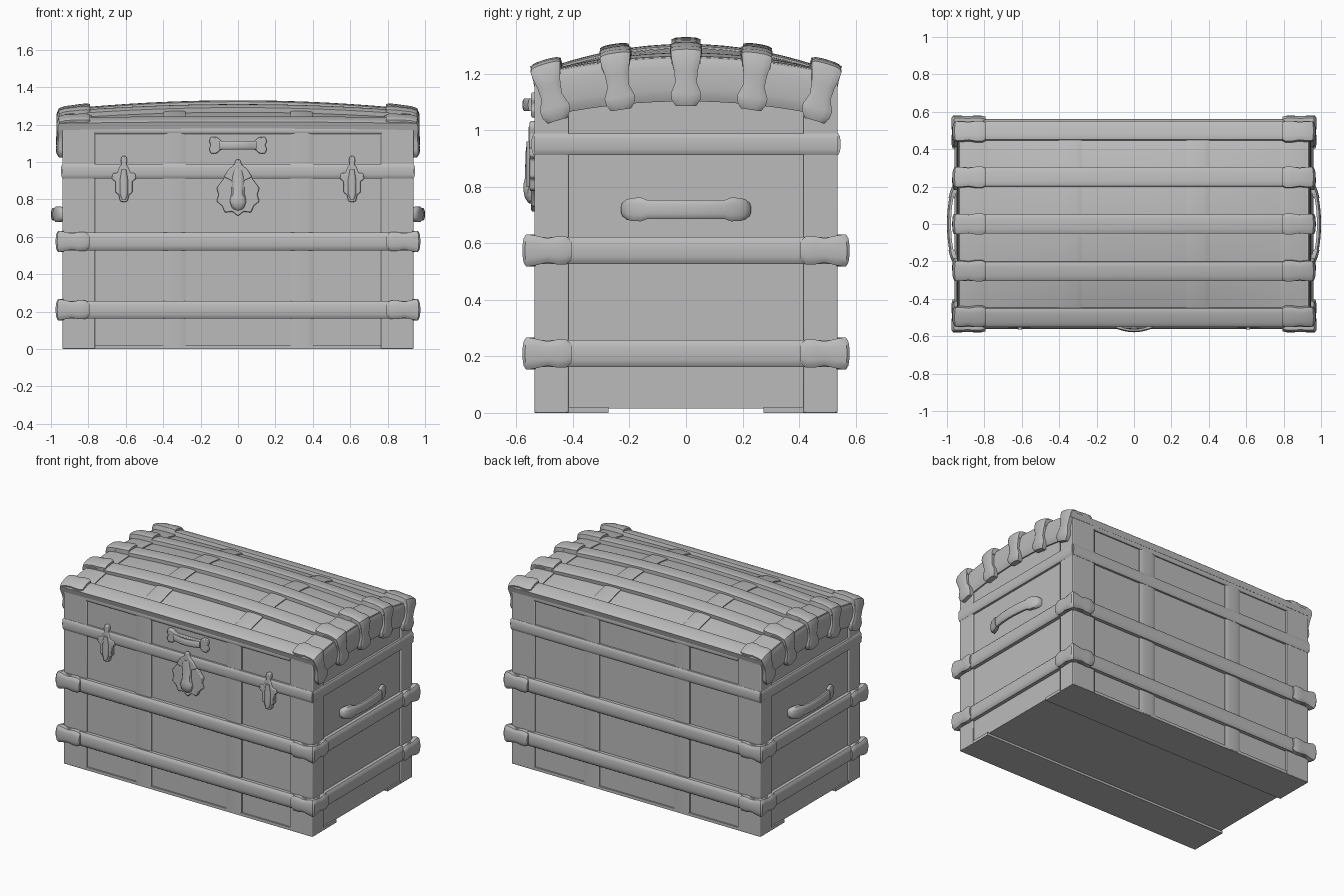
import bpy, bmesh, math
from mathutils import Vector as V

if "Cube" in bpy.data.objects:
    bpy.data.objects.remove(bpy.data.objects["Cube"])

grey = bpy.data.materials.new("grey")
grey.diffuse_color = (0.5, 0.5, 0.5, 1)
grey.use_nodes = True
grey.node_tree.nodes["Principled BSDF"].inputs["Base Color"].default_value = grey.diffuse_color


def make(name, verts, faces, bevel=0.0, angle=40):
    bm = bmesh.new()
    vs = [bm.verts.new(v) for v in verts]
    for f in faces:
        bm.faces.new([vs[i] for i in f])
    bmesh.ops.recalc_face_normals(bm, faces=bm.faces)
    me = bpy.data.meshes.new(name)
    bm.to_mesh(me)
    bm.free()
    me.materials.append(grey)
    ob = bpy.data.objects.new(name, me)
    bpy.context.collection.objects.link(ob)
    if bevel:
        mod = ob.modifiers.new("bevel", "BEVEL")
        mod.width, mod.segments = bevel, 2
    bpy.ops.object.select_all(action="DESELECT")
    ob.select_set(True)
    bpy.context.view_layer.objects.active = ob
    bpy.ops.object.shade_smooth_by_angle(angle=math.radians(angle))
    return ob


def box(name, x0, x1, y0, y1, z0, z1, bevel=0.0):
    v = [(x, y, z) for x in (x0, x1) for y in (y0, y1) for z in (z0, z1)]
    f = [(0, 1, 3, 2), (4, 6, 7, 5), (0, 4, 5, 1), (2, 3, 7, 6), (0, 2, 6, 4), (1, 5, 7, 3)]
    return make(name, v, f, bevel)


def strip(name, stations, sink=0.015, edge=0.5):
    """Domed strap lofted through (point, width axis, outward axis, half width, thickness)."""
    verts, faces, k = [], [], 9
    for p, w, n, hw, t in stations:
        p, w, n = V(p), V(w).normalized(), V(n)
        verts.append(p - w * hw - n * sink)
        for i in range(k):
            u = -1 + 2 * i / (k - 1)
            verts.append(p + w * hw * u + n * t * (edge + (1 - edge) * math.sqrt(max(0, 1 - u * u))))
        verts.append(p + w * hw - n * sink)
    m = k + 2
    for s in range(len(stations) - 1):
        for i in range(m):
            j = (i + 1) % m
            faces.append((s * m + i, s * m + j, s * m + m + j, s * m + m + i))
    faces += [tuple(range(m)), tuple(range(len(verts) - m, len(verts)))]
    return make(name, verts, faces)


def plate(name, cx, half, y0, y1, bevel=0.006):
    """Mirrored half outline in x, z, extruded from y0 to y1."""
    ring = half + [(-x, z) for x, z in reversed(half) if x > 0]
    n = len(ring)
    v = [(cx + x, y, z) for y in (y0, y1) for x, z in ring]
    f = [(i, (i + 1) % n, n + (i + 1) % n, n + i) for i in range(n)]
    return make(name, v, f + [tuple(range(n)), tuple(range(n, 2 * n))], bevel)


BX, BY = 0.925, 0.525


def dome(x, y):
    return 1.19 + 0.11 * (1 - (y / 0.54) ** 2) * (1 - 0.45 * (x / 0.95) ** 2)


def across(y):
    """Unit vector along the lid in y, and the lid normal."""
    s = -0.22 * y / 0.54 ** 2 * 0.8
    return V((0, 1, s)).normalized(), V((0, -s, 1)).normalized()


def spread(a, b, n):
    return [a + (b - a) * i / (n - 1) for i in range(n)]


# Body with domed lid
nx, ny = 17, 17
xs, ys = spread(-BX, BX, nx), spread(-BY, BY, ny)
verts = [(x, y, dome(x, y)) for x in xs for y in ys]
faces = [(a, a + 1, a + ny + 1, a + ny) for i in range(nx - 1) for a in range(i * ny, i * ny + ny - 1)]
rim = ([(i, 0) for i in range(nx)] + [(nx - 1, j) for j in range(1, ny)]
       + [(i, ny - 1) for i in range(nx - 2, -1, -1)] + [(0, j) for j in range(ny - 2, 0, -1)])
base = len(verts)
verts += [(xs[i], ys[j], 0.015) for i, j in rim]
n = len(rim)
for a in range(n):
    b = (a + 1) % n
    (i, j), (k, l) = rim[a], rim[b]
    faces.append((i * ny + j, k * ny + l, base + b, base + a))
faces.append(tuple(range(base, base + n)))
make("chest_body", verts, faces)

# Floor runners, upright slats and top rails on front and back
for s in (-1, 1):
    box("floor_runner", -0.935, 0.935, *sorted((s * 0.275, s * 0.535)), 0, 0.02)
    for cx in (-0.34, 0.34):
        strip("upright_slat", [((cx, s * BY, z), (1, 0, 0), (0, s, 0), 0.06, 0.012) for z in (0.005, 1.19)])
    strip("top_rail", [((x, s * BY, 1.168), (0, 0, 1), (0, s, 0), 0.018, 0.014) for x in (-0.77, 0.77)])

# Corner posts: L-shaped angle plates
for sx in (-1, 1):
    for sy in (-1, 1):
        pts = [(0.765, 0.51), (0.765, 0.537), (0.938, 0.537), (0.938, 0.415), (0.91, 0.415), (0.91, 0.51)]
        v = [(sx * x, sy * y, z) for z in (0, 1.19) for x, y in pts]
        f = [(i, (i + 1) % 6, 6 + (i + 1) % 6, 6 + i) for i in range(6)]
        make("corner_post", v, f + [tuple(range(6)), tuple(range(6, 12))], 0.004)

# Horizontal bands round the body, mitred at the corners
for name, z, hw, ox, oy, t in (("lower_band", 0.21, 0.048, 0.935, 0.535, 0.026),
                               ("middle_band", 0.575, 0.048, 0.935, 0.535, 0.026),
                               ("upper_band", 0.951, 0.038, 0.93, 0.53, 0.017)):
    for s in (-1, 1):
        strip(name + "_long", [((x, s * oy, z), (0, 0, 1), (0, s, 0), hw, t) for x in (-ox - t / 2, ox + t / 2)])
        strip(name + "_end", [((s * ox, y, z), (0, 0, 1), (s, 0, 0), hw, t) for y in (-oy - t / 2, oy + t / 2)])

# Corner clamps on the two lower bands
clamp = [(0.795, 0.548, 0, 1, 0.035), (0.815, 0.553, 0, 1, 0.05), (0.85, 0.553, 0, 1, 0.05),
         (0.89, 0.552, 0, 1, 0.043), (0.93, 0.553, 0, 1, 0.052), (0.947, 0.553, 0.75, 1, 0.057),
         (0.949, 0.55, 1, 0.75, 0.057), (0.949, 0.53, 1, 0, 0.052), (0.948, 0.49, 1, 0, 0.043),
         (0.949, 0.455, 1, 0, 0.05), (0.949, 0.425, 1, 0, 0.05), (0.945, 0.405, 1, 0, 0.035)]
for z in (0.21, 0.575):
    for sx in (-1, 1):
        for sy in (-1, 1):
            strip("corner_clamp", [((sx * x, sy * y, z), (0, 0, 1), (sx * a, sy * b, 0), h, 0.026)
                                   for x, y, a, b, h in clamp], sink=0.02)

# Cross straps over the lid, under the long slats
for cx, hw in ((-0.86, 0.09), (-0.34, 0.06), (0.34, 0.06), (0.86, 0.09)):
    hw = min(hw, 0.938 - abs(cx))
    strip("lid_cross_strap", [((cx, y, dome(cx, y)), (1, 0, (dome(cx + .01, y) - dome(cx - .01, y)) / .02),
                               across(y)[1], hw, 0.012) for y in spread(-0.53, 0.53, 17)])

# Arched end rims of the lid
for s in (-1, 1):
    strip("lid_end_rim", [((s * BX, y, dome(0.93, y) - 0.07), (0, 0, 1), (s, 0, 0), 0.08, 0.022)
                          for y in spread(-0.46, 0.46, 17)], edge=0.4)

# Long lid slats with a clamp folded over each end
fold = [(0.79, 0.026, 0, 1, 0.045), (0.81, 0.031, 0, 1, 0.056), (0.845, 0.031, 0, 1, 0.056),
        (0.885, 0.029, 0, 1, 0.049), (0.925, 0.028, 0, 1, 0.054), (0.948, 0.022, 0.6, 0.8, 0.054),
        (0.953, 0.00, 1, 0.2, 0.051), (0.952, -0.04, 1, 0, 0.042), (0.952, -0.08, 1, 0, 0.038),
        (0.954, -0.12, 1, 0, 0.054), (0.954, -0.145, 1, 0, 0.050), (0.945, -0.165, 1, 0, 0.036)]
for y in (-0.495, -0.25, 0, 0.25, 0.495):
    w, up = across(y)
    strip("lid_slat", [(V((x, y, dome(x, y))), w, up, 0.051, 0.03) for x in spread(-0.955, 0.955, 17)], edge=0.75)
    for s in (-1, 1):
        st = []
        for x, dz, a, b, h in fold:
            p = V((s * x, y * (1 + min(0, dz) * 0.5), dome(min(x, 0.95), y) + dz))
            st.append((p, w, V((s * a, 0, 0)) + up * b, h, 0.018))
        strip("lid_clamp", st, sink=0.02)

# Side handles: bowed strap and rounded end caps
for s in (-1, 1):
    def bow(y):
        return 0.92 + 0.062 * math.sqrt(max(0, 1 - (y / 0.23) ** 2))
    strip("handle_strap", [((s * bow(y), y, 0.72), (0, 0, 1), (s, 0, 0), 0.033, 0.018)
                           for y in spread(-0.2, 0.2, 17)], sink=0.004)
    for e in (-1, 1):
        strip("handle_cap", [((s * bow(y), e * y, 0.72), (0, 0, 1), (s, 0, 0), h, 0.022) for y, h in
                             ((0.14, 0.035), (0.16, 0.042), (0.19, 0.041), (0.21, 0.036), (0.225, 0.024),
                              (0.23, 0.01))], sink=0.012)

# Front lock: scalloped plate, hasp and knob
plate("lock_plate", 0, [(0, .71), (.03, .735), (.07, .73), (.085, .765), (.115, .79), (.103, .825), (.115, .86),
                        (.085, .90), (.06, .93), (.03, .92), (0, .93)], -0.515, -0.548)
plate("lock_hasp", 0, [(0, .74), (.03, .75), (.045, .79), (.035, .83), (.032, .90), (.075, .92), (.05, .96),
                       (.02, .985), (.012, 1.01), (0, 1.015)], -0.53, -0.558)
strip("lock_tongue", [((0, -0.555, z), (1, 0, 0), (0, -1, 0), h, t) for z, h, t in
                      ((0.745, .012, .004), (0.76, .034, .015), (0.785, .042, .02), (0.81, .038, .02),
                       (0.83, .026, .015), (0.92, .03, .013), (0.96, .02, .008))], edge=0.2)

# Two side latches
for cx in (-0.61, 0.61):
    plate("latch_plate", cx, [(0, .785), (.02, .79), (.028, .825), (.045, .835), (.045, .895), (.065, .91),
                              (.06, .94), (.035, .94), (.022, .975), (.012, .985), (.018, 1.01), (.012, 1.03),
                              (0, 1.033)], -0.515, -0.553)
    strip("latch_tongue", [((cx, -0.55, z), (1, 0, 0), (0, -1, 0), h, 0.014) for z, h in
                           ((0.80, .01), (0.83, .022), (0.9, .022), (0.96, .012))], edge=0.3)

# Lid pull with flared ends
plate("lid_pull_plate", 0, [(0, 1.07), (.09, 1.068), (.115, 1.045), (.145, 1.045), (.155, 1.07), (.145, 1.09),
                            (.155, 1.11), (.145, 1.135), (.11, 1.132), (.09, 1.112), (0, 1.11)], -0.515, -0.548)
strip("lid_pull_grip", [((x, -0.545 - 0.022 * math.cos(x * 15), 1.09), (0, 0, 1), (0, -1, 0), 0.022, 0.012)
                        for x in spread(-0.1, 0.1, 9)], sink=0.005)
